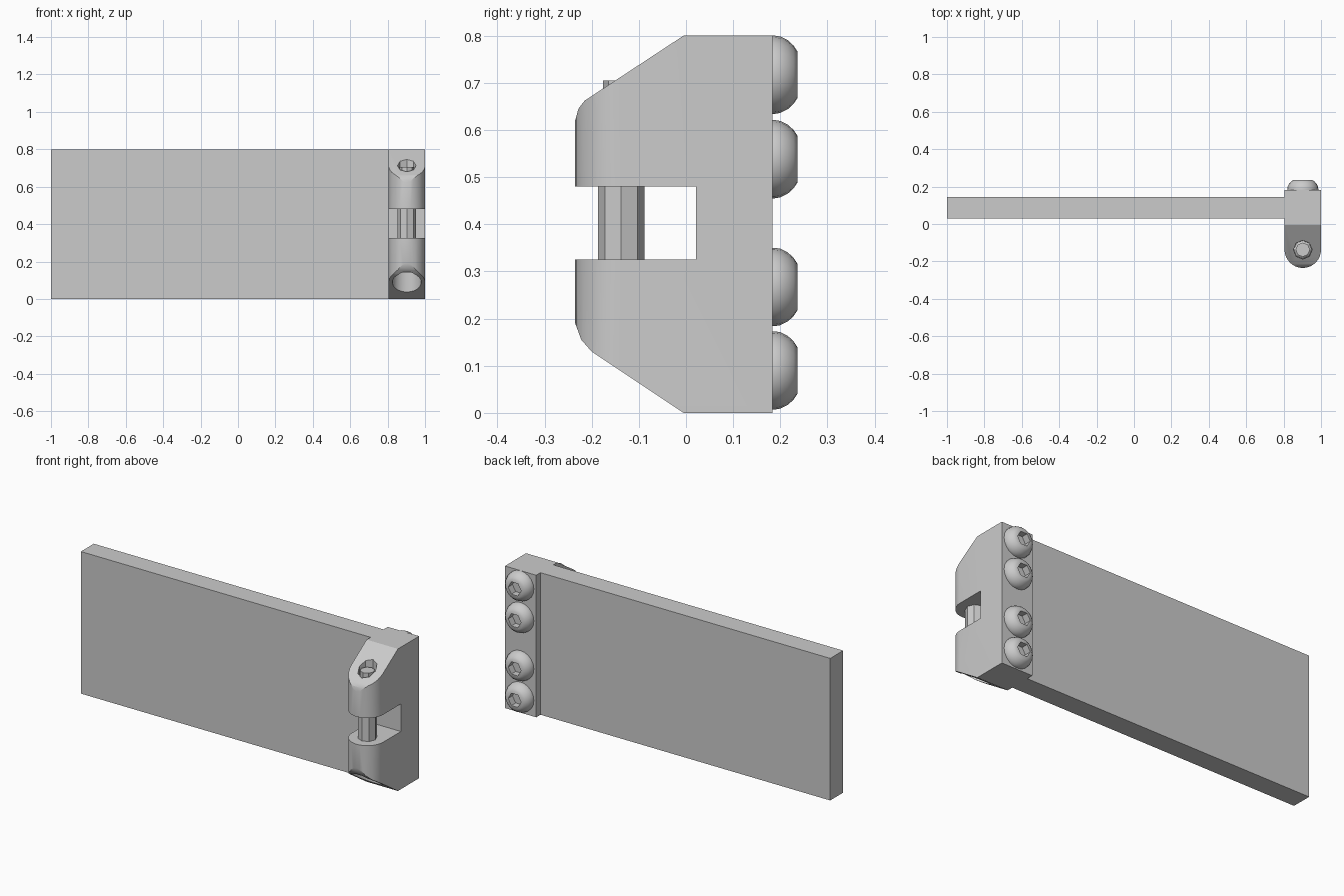
import bpy, bmesh, math
from mathutils import Matrix, Vector

if "Cube" in bpy.data.objects:
    bpy.data.objects.remove(bpy.data.objects["Cube"])

CX = 0.9025           # clamp centre in x
HALF = 0.0975         # clamp half width
PIN_Y = -0.1375       # pin axis


def make(name, bm):
    bmesh.ops.recalc_face_normals(bm, faces=bm.faces)
    me = bpy.data.meshes.new(name)
    bm.to_mesh(me)
    bm.free()
    ob = bpy.data.objects.new(name, me)
    bpy.context.collection.objects.link(ob)
    return ob


def prism(name, pts, offset):
    """Extrude a closed outline of 3D points."""
    bm = bmesh.new()
    f = bm.faces.new([bm.verts.new(p) for p in pts])
    r = bmesh.ops.extrude_face_region(bm, geom=[f])
    vs = [g for g in r["geom"] if isinstance(g, bmesh.types.BMVert)]
    bmesh.ops.translate(bm, verts=vs, vec=Vector(offset))
    return make(name, bm)


def box(name, lo, hi):
    pts = [(lo[0], lo[1]), (hi[0], lo[1]), (hi[0], hi[1]), (lo[0], hi[1])]
    return prism(name, [(x, y, lo[2]) for x, y in pts], (0, 0, hi[2] - lo[2]))


def lathe(name, profile, n, matrix):
    """Stack rings of (radius, height) around local z and cap both ends."""
    bm = bmesh.new()
    rings = [[bm.verts.new((r * math.cos(2 * math.pi * i / n),
                            r * math.sin(2 * math.pi * i / n), h))
              for i in range(n)] for r, h in profile]
    for a, b in zip(rings, rings[1:]):
        for i in range(n):
            bm.faces.new((a[i], a[(i + 1) % n], b[(i + 1) % n], b[i]))
    bm.faces.new(rings[0])
    bm.faces.new(rings[-1])
    bmesh.ops.transform(bm, matrix=matrix, verts=bm.verts)
    return make(name, bm)


def boolean(ob, tool, op):
    m = ob.modifiers.new(op, 'BOOLEAN')
    m.operation, m.object, m.solver = op, tool, 'EXACT'
    bpy.context.view_layer.objects.active = ob
    bpy.ops.object.modifier_apply(modifier=m.name)
    bpy.data.objects.remove(tool)


def smooth(ob, angle):
    bpy.ops.object.select_all(action='DESELECT')
    ob.select_set(True)
    bpy.context.view_layer.objects.active = ob
    bpy.ops.object.shade_smooth_by_angle(angle=math.radians(angle))


# flat panel
box("panel", (-1, 0.03, 0), (CX - HALF, 0.145, 0.8))

# clamp body: side profile intersected with a round-nosed plan
side = [(0.183, 0), (-0.005, 0), (-0.2, 0.13), (-0.222, 0.155), (-0.235, 0.19),
        (-0.235, 0.62), (-0.228, 0.645), (-0.215, 0.662), (-0.005, 0.8), (0.183, 0.8)]
clamp = prism("clamp_body", [(CX - HALF, y, z) for y, z in side], (2 * HALF, 0, 0))
plan = [(CX - HALF * math.cos(math.pi * i / 16), PIN_Y - HALF * math.sin(math.pi * i / 16), -0.1)
        for i in range(17)]
plan[0] = (plan[0][0] - 0.0002, plan[0][1], -0.1)
plan[-1] = (plan[-1][0] + 0.0002, plan[-1][1], -0.1)
plan += [(CX + HALF + 0.0002, 0.3, -0.1), (CX - HALF - 0.0002, 0.3, -0.1)]
boolean(clamp, prism("nose_cutter", plan, (0, 0, 1)), 'INTERSECT')

# slot, upper pin hole and lower counterbore
boolean(clamp, box("slot_cutter", (0.7, -0.4, 0.325), (1.1, 0.021, 0.48)), 'DIFFERENCE')
at_pin = Matrix.Translation((CX, PIN_Y, 0))
boolean(clamp, lathe("hole_cutter", [(0.05, 0.6), (0.05, 0.9)], 8, at_pin), 'DIFFERENCE')
boolean(clamp, lathe("bore_cutter", [(0.077, -0.1), (0.077, 0.2)], 24, at_pin), 'DIFFERENCE')
smooth(clamp, 25)

# clamping pin and its recessed head
lathe("clamp_pin", [(0.049, 0.19), (0.049, 0.62), (0.038, 0.63), (0.038, 0.705)], 8, at_pin)
head = lathe("pin_head", [(0.07, 0.14), (0.07, 0.199)], 20, at_pin)
boolean(head, lathe("socket_cutter", [(0.035, 0.1), (0.035, 0.17)], 6, at_pin), 'DIFFERENCE')
smooth(head, 35)

# four button-head screws on the back
for i, z in enumerate((0.09, 0.267, 0.538, 0.717)):
    m = Matrix.Translation((CX, 0.18, z)) @ Matrix.Rotation(-math.pi / 2, 4, 'X')
    screw = lathe(f"screw_{i + 1}", [(0.083, 0), (0.083, 0.008), (0.081, 0.02), (0.073, 0.036),
                                     (0.062, 0.048), (0.05, 0.056)], 20, m)
    boolean(screw, lathe("hex_cutter", [(0.04, 0.018), (0.04, 0.1)], 6, m), 'DIFFERENCE')
    smooth(screw, 35)
